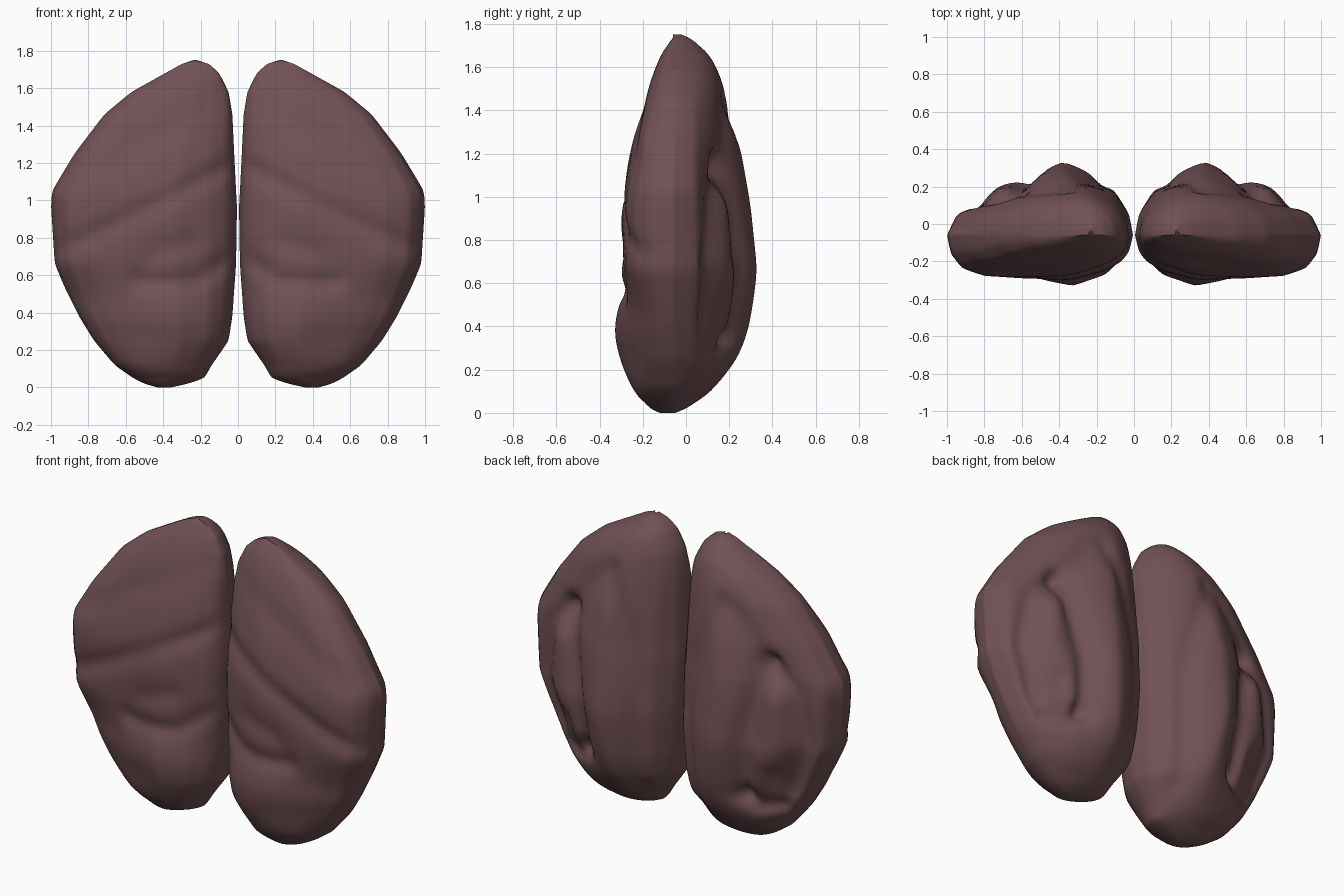
import bpy, bmesh, math
from mathutils import Vector

if "Cube" in bpy.data.objects:
    bpy.data.objects.remove(bpy.data.objects["Cube"])

RINGS, HALF = 90, 44

# Side profile rows: height, inner x, outer x, front y, back y
PROFILE = [
    (0.00, 0.36, 0.43, -0.12, -0.05), (0.02, 0.27, 0.50, -0.17, 0.00),
    (0.05, 0.18, 0.56, -0.205, 0.06), (0.12, 0.14, 0.66, -0.26, 0.14),
    (0.25, 0.05, 0.77, -0.31, 0.245), (0.38, 0.03, 0.85, -0.337, 0.295),
    (0.52, 0.02, 0.92, -0.31, 0.32), (0.66, 0.01, 0.98, -0.30, 0.338),
    (0.97, 0.005, 1.00, -0.30, 0.305), (1.05, 0.01, 0.995, -0.29, 0.29),
    (1.25, 0.02, 0.875, -0.25, 0.255), (1.46, 0.03, 0.715, -0.19, 0.195),
    (1.58, 0.05, 0.57, -0.15, 0.155), (1.68, 0.10, 0.39, -0.105, 0.095),
    (1.73, 0.155, 0.30, -0.07, 0.03), (1.75, 0.22, 0.24, -0.04, -0.02)]

# Cross-section bulge from inner edge (0) to outer edge (1)
BACK = [(0, 0), (.02, .3), (.1, .62), (.24, .86), (.38, 1), (.5, .88),
        (.6, .72), (.74, .58), (.86, .42), (.95, .3), (1, 0)]
FRONT = [(0, 0), (.02, .36), (.06, .58), (.15, .8), (.33, 1), (.6, .96),
         (.8, .91), (.92, .74), (.98, .42), (1, 0)]
FRONT_LOW = [(0, 0), (.02, .3), (.06, .52), (.15, .78), (.36, 1), (.5, .92),
             (.65, .8), (.8, .66), (.92, .48), (.98, .27), (1, 0)]

# Folds: path of (x, z) points, depth (negative makes a ridge), width
FRONT_FOLDS = [
    ([(0.0, 1.21), (0.4, 1.0), (0.7, 0.85), (0.97, 0.73)], .026, .045),
    ([(0.1, 1.55), (0.5, 1.32), (0.9, 1.1)], .012, .07),
    ([(0.06, 0.68), (0.22, 0.57), (0.52, 0.56)], .028, .045),
    ([(0.25, 0.78), (0.45, 0.72), (0.53, 0.6)], .016, .05)]
BACK_FOLDS = [
    ([(0.36, 1.45), (0.25, 1.15), (0.17, 0.8), (0.2, 0.2)], .025, .05),
    ([(0.65, 1.15), (0.8, 1.0), (0.85, 0.7), (0.75, 0.4)], .035, .05),
    ([(0.45, 1.4), (0.65, 1.15)], .015, .06),
    ([(0.65, 1.15), (0.6, 0.95), (0.53, 0.65), (0.52, 0.36)], .05, .05),
    ([(0.52, 0.36), (0.59, 0.29), (0.70, 0.31)], .04, .04),
    ([(0.67, 0.52), (0.64, 0.36)], .03, .035),
    ([(0.71, 0.95), (0.72, 0.7), (0.60, 0.45)], -.03, .08)]


def lerp(table, v, col=1):
    for a, b in zip(table, table[1:]):
        if v <= b[0]:
            k = (v - a[0]) / (b[0] - a[0])
            return a[col] + (b[col] - a[col]) * k
    return table[-1][col]


def soft(z, col):
    r = min(0.05, z, 1.75 - z)
    return sum(lerp(PROFILE, z + r * k / 2, col) for k in range(-2, 3)) / 5


def ease(v):
    v = max(0, min(1, v))
    return v * v * (3 - 2 * v)


def fold(folds, x, z):
    p, total = Vector((x, z)), 0
    for path, depth, width in folds:
        best = 9
        for a, b in zip(path, path[1:]):
            a, b = Vector(a), Vector(b)
            d = b - a
            k = max(0, min(1, (p - a).dot(d) / d.length_squared))
            best = min(best, (p - a - d * k).length)
        total += depth * math.exp(-(best / width) ** 2)
    return total


def section(z):
    xi, xo = lerp(PROFILE, z, 1), lerp(PROFILE, z, 2)
    yf, yb = soft(z, 3), soft(z, 4)
    mid = -0.06
    # Rounder sections near the ends
    front_k = ease(min(z / 0.3, (1.75 - z) / 0.5))
    back_k = ease(min(z / 0.5, (1.75 - z) / 0.7))
    low = 1 - ease((z - 0.42) / 0.3)
    pts = []
    for i in range(2 * HALF):
        th = math.pi * i / HALF
        t = 0.5 - 0.5 * math.cos(th)
        x = xi + (xo - xi) * t
        rnd = abs(math.sin(th))
        flat = min(1, rnd * 1.8)
        if i <= HALF:
            h = lerp(FRONT, t) * (1 - low) + lerp(FRONT_LOW, t) * low
            h = rnd + (h - rnd) * front_k
            y = mid + (yf - mid) * h + fold(FRONT_FOLDS, x, z) * flat * front_k
        else:
            h = rnd + (lerp(BACK, t) - rnd) * back_k
            y = mid + (yb - mid) * h - fold(BACK_FOLDS, x, z) * flat
        pts.append((x, y, z))
    return pts


def lobe(name, side, sections, mat):
    bm = bmesh.new()
    rings = [[bm.verts.new((side * x, y, z)) for x, y, z in s] for s in sections]
    n = 2 * HALF
    for a, b in zip(rings, rings[1:]):
        for i in range(n):
            j = (i + 1) % n
            bm.faces.new((a[i], a[j], b[j], b[i]))
    bm.faces.new(rings[0])
    bm.faces.new(rings[-1])
    bmesh.ops.recalc_face_normals(bm, faces=bm.faces[:])
    for f in bm.faces:
        f.smooth = True
    me = bpy.data.meshes.new(name)
    bm.to_mesh(me)
    bm.free()
    me.materials.append(mat)
    ob = bpy.data.objects.new(name, me)
    bpy.context.collection.objects.link(ob)
    # Soften the folds
    sm = ob.modifiers.new("soften", 'SMOOTH')
    sm.factor, sm.iterations = 0.5, 3


flesh = bpy.data.materials.new("dark mauve brown")
flesh.diffuse_color = (0.165, 0.082, 0.09, 1)
flesh.use_nodes = True
flesh.node_tree.nodes["Principled BSDF"].inputs["Base Color"].default_value = flesh.diffuse_color

# Rings packed closer together at the two ends
levels = [1.75 * (0.5 - 0.5 * math.cos(math.pi * k / RINGS)) for k in range(RINGS + 1)]
shape = [section(z) for z in levels]
lobe("right_lobe", 1, shape, flesh)
lobe("left_lobe", -1, shape, flesh)
